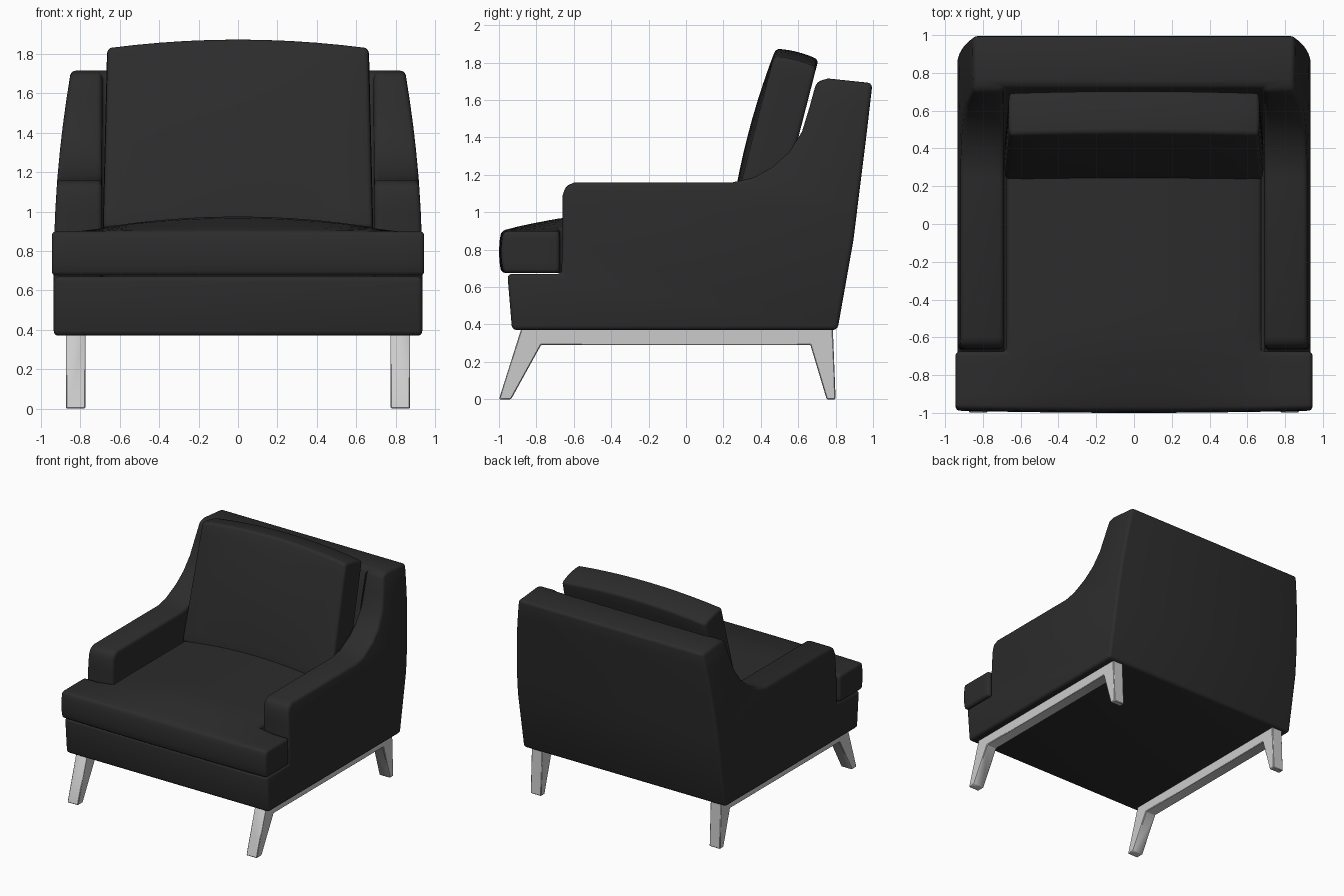
import bpy, bmesh
from mathutils import Vector

if "Cube" in bpy.data.objects:
    bpy.data.objects.remove(bpy.data.objects["Cube"])

black = bpy.data.materials.new("black_leather")
black.diffuse_color = (0.025, 0.025, 0.025, 1)
black.use_nodes = True
black.node_tree.nodes["Principled BSDF"].inputs["Base Color"].default_value = black.diffuse_color


def new_object(name, bm, mat=None):
    bmesh.ops.recalc_face_normals(bm, faces=bm.faces)
    mesh = bpy.data.meshes.new(name)
    bm.to_mesh(mesh)
    bm.free()
    ob = bpy.data.objects.new(name, mesh)
    bpy.context.collection.objects.link(ob)
    if mat:
        mesh.materials.append(mat)
    return ob


def extrude_profile(pts, x0, x1):
    """Side profile (y, z) pulled along x."""
    bm = bmesh.new()
    face = bm.faces.new([bm.verts.new((x0, y, z)) for y, z in pts])
    ext = bmesh.ops.extrude_face_region(bm, geom=[face], use_keep_orig=True)
    bmesh.ops.translate(bm, vec=(x1 - x0, 0, 0),
                        verts=[g for g in ext["geom"] if isinstance(g, bmesh.types.BMVert)])
    return bm


def apply_modifier(ob, kind, **settings):
    bpy.ops.object.select_all(action='DESELECT')
    bpy.context.view_layer.objects.active = ob
    ob.select_set(True)
    mod = ob.modifiers.new(kind.lower(), kind)
    for key, value in settings.items():
        setattr(mod, key, value)
    bpy.ops.object.modifier_apply(modifier=mod.name)


def soften(ob, width, segments=3):
    apply_modifier(ob, 'BEVEL', width=width, segments=segments, limit_method='ANGLE',
                   angle_limit=0.75, use_clamp_overlap=False)
    bpy.ops.object.shade_smooth_by_angle(angle=0.7)


def slice_z(bm, heights):
    for z in heights:
        bmesh.ops.bisect_plane(bm, geom=bm.verts[:] + bm.edges[:] + bm.faces[:],
                               dist=1e-4, plane_co=(0, 0, z), plane_no=(0, 0, 1))


# Metal side frames, each with a front and back leg
frame = [(-1.0, 0), (-0.935, 0), (-0.775, 0.29), (0.665, 0.29), (0.752, 0),
         (0.80, 0), (0.785, 0.38), (-0.88, 0.38)]
for side, s in (("left", -1), ("right", 1)):
    soften(new_object(side + "_leg_frame", extrude_profile(frame, s * 0.775, s * 0.873)), 0.005, 1)

# Upholstered body: base, arms and back in one shell
shell = [(-0.93, 0.37), (-0.955, 0.67), (-0.665, 0.67), (-0.66, 1.09), (-0.642, 1.14),
         (-0.595, 1.16), (0.25, 1.16), (0.36, 1.185), (0.46, 1.24), (0.55, 1.32),
         (0.62, 1.43), (0.66, 1.56), (0.69, 1.67), (0.705, 1.70), (0.76, 1.715),
         (0.997, 1.69), (0.967, 1.43), (0.895, 0.85), (0.81, 0.37)]
body = new_object("body", extrude_profile(shell, -0.935, 0.935), black)
well = [(-0.8, 0.6), (0.45, 0.6), (0.846, 2.2), (-0.8, 2.2)]
cutter = new_object("seat_well_cutter", extrude_profile(well, -0.69, 0.69))
cutter.hide_render = True
apply_modifier(body, 'BOOLEAN', operation='DIFFERENCE', solver='EXACT', object=cutter)
bpy.data.objects.remove(cutter)

# Outer sides lean inwards towards the top
bm = bmesh.new()
bm.from_mesh(body.data)
slice_z(bm, (0.85, 1.0, 1.24, 1.32, 1.43, 1.56))
for v in bm.verts:
    if abs(v.co.x) > 0.9:
        lean = 0.085 * max(0, v.co.z - 0.7) ** 2
        v.co.x -= lean if v.co.x > 0 else -lean
bm.to_mesh(body.data)
bm.free()
soften(body, 0.024)

# T-shaped seat cushion with a crowned top
xs = [-0.945, -0.81] + [-0.675 + 0.135 * i for i in range(11)] + [0.81, 0.945]
ys = [-0.98, -0.9, -0.82, -0.74, -0.675] + [-0.675 + 0.13 * i for i in range(1, 9)]
bm = bmesh.new()
grid = [[bm.verts.new((x, y, 0.675)) for x in xs] for y in ys]
for j in range(len(ys) - 1):
    for i in range(len(xs) - 1):
        if j < 4 or 2 <= i < len(xs) - 3:
            bm.faces.new((grid[j][i], grid[j][i + 1], grid[j + 1][i + 1], grid[j + 1][i]))
bmesh.ops.delete(bm, geom=[v for v in bm.verts if not v.link_faces], context='VERTS')
top = bmesh.ops.extrude_face_region(bm, geom=bm.faces[:], use_keep_orig=True)
bmesh.ops.translate(bm, vec=(0, 0, 0.225),
                    verts=[g for g in top["geom"] if isinstance(g, bmesh.types.BMVert)])
slice_z(bm, (0.735, 0.79, 0.845))
for v in bm.verts:
    x, y, z = v.co
    across = max(0.0, 1 - (x / 0.8) ** 2)
    if z > 0.89:
        v.co.z += 0.075 * across * min(1.0, max(0.0, (y + 0.98) / 0.35)) ** 0.8
    if y < -0.97:
        v.co.y -= 0.012 * (1 - (x / 0.945) ** 2) + 0.012 * (1 - ((z - 0.7875) / 0.1125) ** 2) - 0.004
soften(new_object("seat_cushion", bm, black), 0.022)

# Leaning back cushion, puffed at the front and arched on top
bm = bmesh.new()
bmesh.ops.create_cube(bm, size=1)
bmesh.ops.subdivide_edges(bm, edges=bm.edges[:], cuts=9, use_grid_fill=True)
up, depth = Vector((0, 0.2487, 0.9686)), Vector((0, 0.9686, -0.2487))
for v in bm.verts:
    u, t, h = v.co.x * 2, v.co.y + 0.5, v.co.z + 0.5
    dome = (1 - u * u) * (1 - (2 * h - 1) ** 2)
    height = 0.94 * h + 0.045 * h * (1 - u * u)
    thick = 0.235 * t - 0.03 * dome * (1 - t)
    puff = 0.012 * (1 - (2 * t - 1) ** 2)
    if h > 0.999:
        height += puff
    half = 0.682 - 0.022 * h + (puff if abs(u) > 0.999 else 0) * 0.4
    v.co = Vector((u * half, 0.235, 0.92)) + up * height + depth * thick
soften(new_object("back_cushion", bm, black), 0.02)
